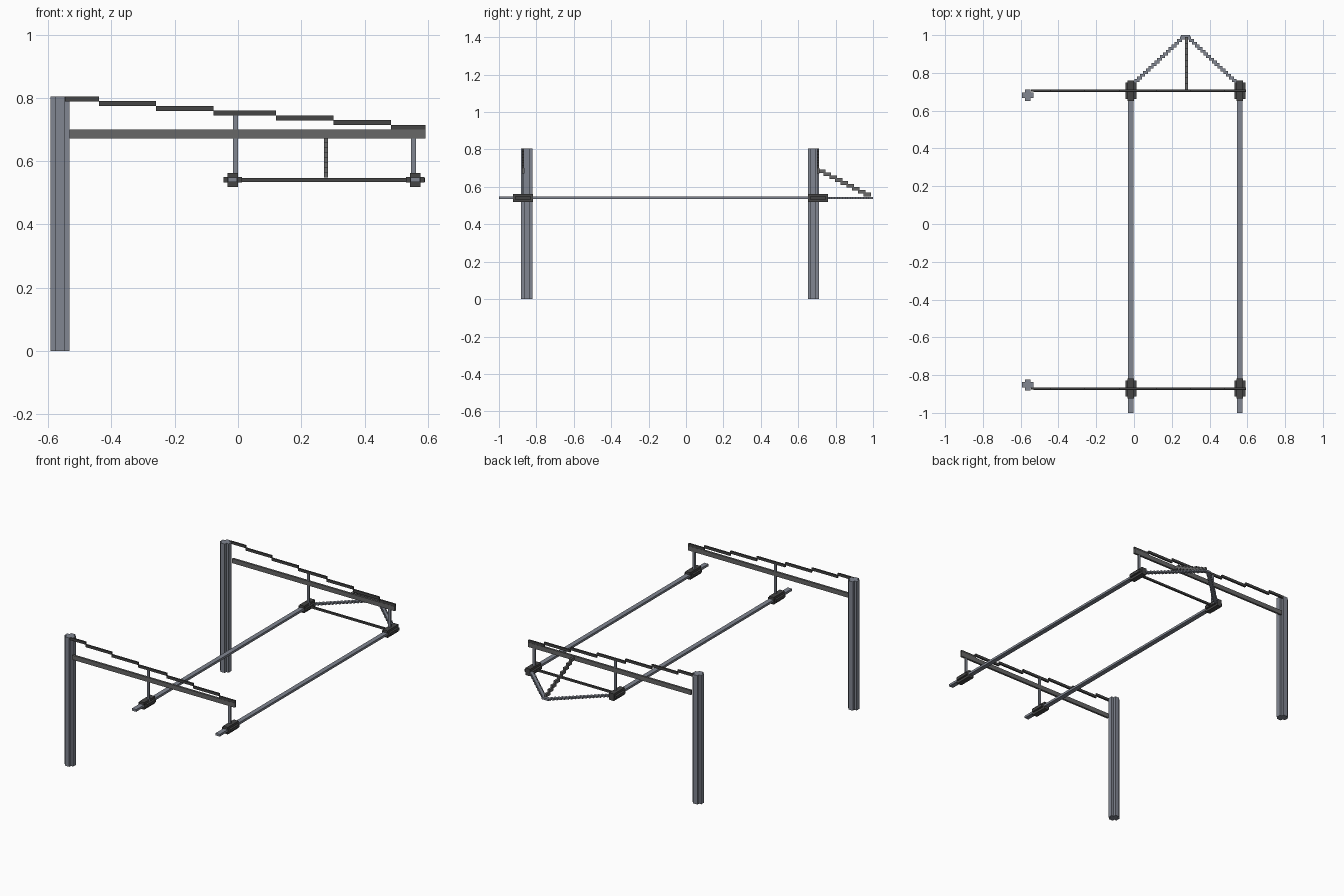
import bpy, bmesh

cube = bpy.data.objects.get("Cube")
if cube:
    bpy.data.objects.remove(cube, do_unlink=True)


def material(name, rgb):
    m = bpy.data.materials.new(name)
    m.use_nodes = True
    m.diffuse_color = (*rgb, 1)
    m.node_tree.nodes["Principled BSDF"].inputs["Base Color"].default_value = (*rgb, 1)
    return m


STEEL = material("blue grey steel", (0.22, 0.24, 0.285))
GREY = material("mid grey", (0.135, 0.135, 0.135))
DARK = material("dark grey", (0.06, 0.06, 0.06))


def finish(name, bm, mat):
    me = bpy.data.meshes.new(name)
    bmesh.ops.recalc_face_normals(bm, faces=bm.faces)
    bm.to_mesh(me)
    bm.free()
    me.materials.append(mat)
    ob = bpy.data.objects.new(name, me)
    bpy.context.collection.objects.link(ob)
    return ob


def boxes(name, mat, items):
    """One object from boxes given as (centre, size)."""
    bm = bmesh.new()
    for c, s in items:
        vs = bmesh.ops.create_cube(bm, size=1)["verts"]
        bmesh.ops.scale(bm, vec=s, verts=vs)
        bmesh.ops.translate(bm, vec=c, verts=vs)
    return finish(name, bm, mat)


def cross_prism(name, mat, centre, height, outer, inner):
    """Upright bar with a plus-shaped section."""
    quarter = [(outer, inner), (inner, inner), (inner, outer)]
    pts = []
    for _ in range(4):
        pts += quarter
        quarter = [(-y, x) for x, y in quarter]
    bm = bmesh.new()
    face = bm.faces.new([bm.verts.new((centre[0] + x, centre[1] + y, 0)) for x, y in pts])
    top = bmesh.ops.extrude_face_region(bm, geom=[face])["geom"]
    bmesh.ops.translate(bm, vec=(0, 0, height),
                        verts=[v for v in top if isinstance(v, bmesh.types.BMVert)])
    return finish(name, bm, mat)


RAIL_X = {"right": -0.017, "left": 0.56}
RAIL_Z = 0.541
# y of each frame, y of its post
FRAMES = {"front": (-0.871, -0.852), "back": (0.706, 0.681)}

for end, (y, post_y) in FRAMES.items():
    cross_prism(end + "_post", STEEL, (-0.562, post_y), 0.804, 0.03, 0.0145)
    boxes(end + "_beam", GREY, [((0.03, y, 0.686), (1.124, 0.013, 0.028))])

    # stepped brace descending above the beam
    edges = [-0.546, -0.44, -0.259, -0.077, 0.12, 0.302, 0.483, 0.592]
    boxes(end + "_stepped_brace", DARK,
          [(((a + b) / 2, y, 0.797 - 0.015 * i), (b - a, 0.011, 0.0155))
           for i, (a, b) in enumerate(zip(edges, edges[1:]))])

    # hangers and rail clamps
    for side, x, top in (("right", -0.008, 0.752), ("left", 0.554, 0.69)):
        boxes(f"{end}_{side}_hanger", STEEL,
              [((x, y, (top + 0.55) / 2), (0.016, 0.010, top - 0.55))])
        rx = RAIL_X[side]
        boxes(f"{end}_{side}_clamp", DARK,
              [((rx, y, RAIL_Z), (0.033, 0.107, 0.044)),
               ((rx, y, RAIL_Z), (0.058, 0.086, 0.017))])

# long rails
for side, x in RAIL_X.items():
    boxes(side + "_rail", STEEL, [((x, -0.125, RAIL_Z), (0.029, 1.75, 0.014))])

# crossbar between the back clamps
boxes("back_crossbar", DARK, [((0.273, 0.706, RAIL_Z), (0.636, 0.012, 0.012))])

# stepped arms meeting at the back point
N = 18
APEX_X = 0.273
for side, x0 in (("right", 0.0), ("left", 0.546)):
    items = []
    for i in range(N):
        t = i / (N - 1)
        items.append(((x0 + (APEX_X - x0) * t * 0.94, 0.745 + 0.24 * t, RAIL_Z),
                      (0.026, 0.0155, 0.012)))
    boxes(side + "_back_arm", STEEL, items)
boxes("back_point", STEEL, [((APEX_X, 0.991, RAIL_Z), (0.046, 0.018, 0.012))])

# stepped strut from the back beam down to the point
S = 9
boxes("back_strut", GREY,
      [((0.278, 0.725 + 0.0305 * i, 0.683 - 0.0155 * i), (0.014, 0.04, 0.02))
       for i in range(S)])
